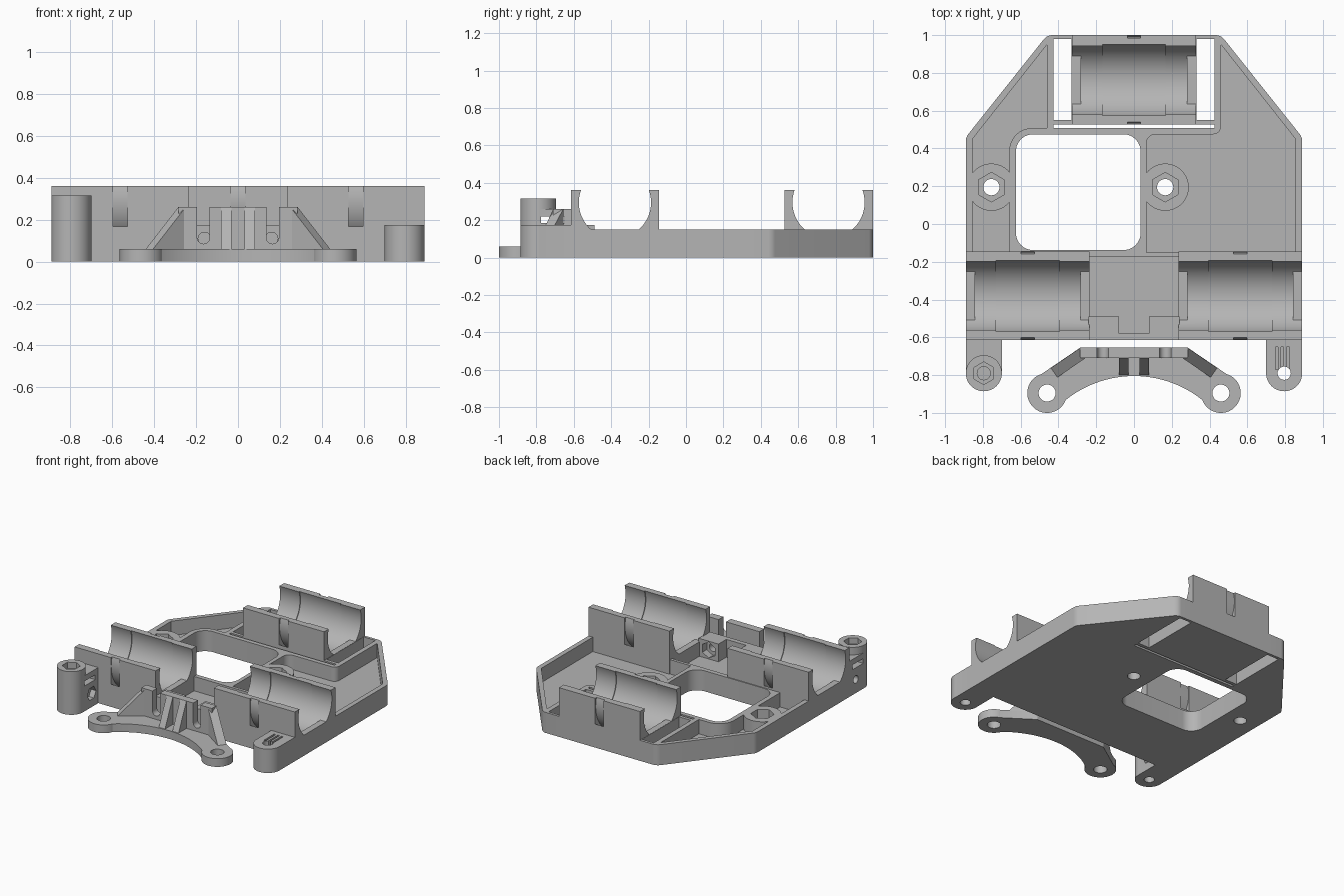
import bpy, bmesh, math
from mathutils import Vector, Matrix

if "Cube" in bpy.data.objects:
    bpy.data.objects.remove(bpy.data.objects["Cube"])

grey = bpy.data.materials.new("plastic grey")
grey.diffuse_color = (0.46, 0.46, 0.46, 1)
grey.use_nodes = True
grey.node_tree.nodes["Principled BSDF"].inputs["Base Color"].default_value = grey.diffuse_color


def make(name, bm):
    bmesh.ops.recalc_face_normals(bm, faces=bm.faces)
    me = bpy.data.meshes.new(name)
    bm.to_mesh(me)
    bm.free()
    ob = bpy.data.objects.new(name, me)
    bpy.context.collection.objects.link(ob)
    me.materials.append(grey)
    return ob


def prism(pts, z0, z1, name="part"):
    bm = bmesh.new()
    f = bm.faces.new([bm.verts.new((x, y, z0)) for x, y in pts])
    ext = bmesh.ops.extrude_face_region(bm, geom=[f])["geom"]
    bmesh.ops.translate(bm, vec=(0, 0, z1 - z0), verts=[v for v in ext if isinstance(v, bmesh.types.BMVert)])
    return make(name, bm)


def box(x0, x1, y0, y1, z0, z1):
    return prism([(x0, y0), (x1, y0), (x1, y1), (x0, y1)], z0, z1)


def hull(pts):
    bm = bmesh.new()
    for p in pts:
        bm.verts.new(p)
    bmesh.ops.convex_hull(bm, input=bm.verts)
    return make("part", bm)


def cyl(c, r, length, axis="z", n=64):
    bm = bmesh.new()
    bmesh.ops.create_cone(bm, cap_ends=True, segments=n, radius1=r, radius2=r, depth=length)
    rot = {"z": Matrix(), "x": Matrix.Rotation(math.pi / 2, 4, "Y"), "y": Matrix.Rotation(math.pi / 2, 4, "X")}[axis]
    bmesh.ops.transform(bm, matrix=Matrix.Translation(c) @ rot, verts=bm.verts)
    return make("part", bm)


def nut(c, r, length, axis="z"):
    return cyl(c, r, length, axis, 6)


def combine(ob, other, op):
    m = ob.modifiers.new("b", "BOOLEAN")
    m.operation, m.solver, m.object = op, "EXACT", other
    bpy.context.view_layer.objects.active = ob
    bpy.ops.object.modifier_apply(modifier="b")
    bpy.data.objects.remove(other)
    return ob


def add(ob, *parts):
    for p in parts:
        combine(ob, p, "UNION")


def cut(ob, *parts):
    for p in parts:
        combine(ob, p, "DIFFERENCE")


def rounded(pts, steps=8):
    """Fillet a polygon given as (x, y, radius)."""
    out = []
    for i, (x, y, r) in enumerate(pts):
        p = Vector((x, y))
        if not r:
            out.append((x, y))
            continue
        a = (Vector(pts[i - 1][:2]) - p).normalized()
        b = (Vector(pts[(i + 1) % len(pts)][:2]) - p).normalized()
        half = a.angle(b) / 2
        c = p + (a + b).normalized() * (r / math.sin(half))
        t0, t1 = p + a * (r / math.tan(half)) - c, p + b * (r / math.tan(half)) - c
        for k in range(steps + 1):
            d = t0.lerp(t1, k / steps).normalized() * r
            out.append(tuple(c + d))
    return out


TOP, RIM, FLOOR = 0.36, 0.15, 0.045

# carriage plate with raised rim
body = prism(rounded([(-.89, -.615, 0), (.89, -.615, 0), (.89, .46, .06), (.46, 1, .06),
                      (-.46, 1, .06), (-.89, .46, .06)]), 0, RIM, "carriage")
cut(body,
    prism(rounded([(.065, -.15, 0), (.855, -.15, 0), (.855, .45, 0), (.46, .95, 0), (.46, .475, .04),
                   (.065, .475, .05)]), FLOOR, 1),
    prism(rounded([(-.855, -.15, 0), (-.66, -.15, 0), (-.66, .508, .12), (-.46, .508, 0), (-.46, .95, 0),
                   (-.855, .45, 0)]), FLOOR, 1),
    box(-.235, .235, -.58, -.172, FLOOR, 1))

# nut bosses on the plate, then the window
for x in (-.755, .165):
    add(body, cyl((x, .195, .08), .125, .14))
cut(body, prism(rounded([(-.625, -.138, .09), (.035, -.138, .09), (.035, .475, .09), (-.625, .475, .09)]), -1, 1))
for x in (-.755, .165):
    cut(body, cyl((x, .195, 0), .043, 1), nut((x, .195, .58), .078, 1))

# openings around the rear bearing holder
for s in (-1, 1):
    a, b = sorted((s * .33, s * .425))
    cut(body, box(a, b, .55, .98, -1, 1))
cut(body, box(-.425, .425, .508, .526, -1, 1))

# three bearing holders: trough, wide middle section, tie groove, end ridges
for cx, cy, y0, y1 in ((0, .762, .526, 1), (-.5625, -.38, -.615, -.145), (.5625, -.38, -.615, -.145)):
    h, cz = .3275, .295
    add(body, box(cx - h, cx + h, y0, y1, 0.0, TOP))
    ring = cyl((cx, cy, cz), .268, .07, "x")
    cut(ring, cyl((cx, cy, cz), .231, .2, "x"))
    cut(body, ring, cyl((cx, cy, cz), .193, 2 * h + .002, "x", 96), cyl((cx, cy, cz), .199, .335, "x", 96))
    for s in (-1, 1):
        a, b = sorted((cx + s * h, cx + s * (h - .047)))
        add(body, box(a, b, cy - .135, cy + .135, .05, RIM))

# nut traps behind the front wall
add(body, box(-.24, .24, -.615, -.58, .02, .175))
for s in (-1, 1):
    a, b = sorted((s * .08, s * .24))
    add(body, box(a, b, -.6, -.49, .02, .175))
    cut(body, nut((s * .16, -.5, .11), .058, .08, "y"), cyl((s * .16, -.56, .11), .03, .2, "y", 32))

# tall belt post, front left
add(body, box(-.89, -.70, -.79, -.6, 0, .26), cyl((-.795, -.79, .1575), .0955, .315))
cut(body, box(-1, -.6, -.775, -.65, .185, .22), cyl((-.85, -.69, .1), .028, .2, "x", 32),
    nut((-.7, -.69, .1), .05, .08, "x"),
    nut((-.795, -.79, .32), .06, .1), cyl((-.795, -.79, .3), .035, .1, n=32),
    cyl((-.795, -.79, 0), .035, .2, n=32))

# low belt post with grooves, front right
add(body, box(.70, .89, -.79, -.6, 0, .175), cyl((.795, -.79, .0875), .0955, .175))
for x in (.755, .785, .815):
    cut(body, box(x - .007, x + .007, -.77, -.65, .14, .3))
cut(body, cyl((.795, -.79, 0), .035, 1, n=32))

# separate tool mount: curved foot, upright plate, gussets, ribs
R, cy = .58, -1.385
arc = [(R * math.sin(t), cy + R * math.cos(t)) for t in [math.radians(46.5 * (k / 16 - 1)) for k in range(33)]]
mount = prism(arc + [(.535, -.825), (.285, -.655), (-.285, -.655), (-.535, -.825)], 0, .06, "tool_mount")
for s in (-1, 1):
    add(mount, cyl((s * .46, -.895, .03), .105, .06))
add(mount, box(-.285, .285, -.71, -.655, .02, .26))
for s in (-1, 1):
    add(mount, hull([(s * x, y, z) for x, y, zt in ((.285, -.656, .26), (.25, -.705, .26), (.44, -.762, .06),
                                                    (.405, -.812, .06)) for z in (.04, zt)]))
    add(mount, hull([(s * x, y, z) for x in (.03, .08) for y, z in ((-.70, .26), (-.70, .04), (-.71, .26),
                                                                  (-.80, .06), (-.80, .04))]))
    cut(mount, cyl((s * .46, -.895, 0), .045, 1, n=32),
        box(s * .165 - .03, s * .165 + .03, -.8, -.6, .115, .5), cyl((s * .165, -.7, .115), .03, .2, "y", 32))

# smooth curved walls, keep edges crisp
for ob in (body, mount):
    bpy.ops.object.select_all(action="DESELECT")
    ob.select_set(True)
    bpy.context.view_layer.objects.active = ob
    bpy.ops.object.shade_smooth_by_angle(angle=math.radians(30))
